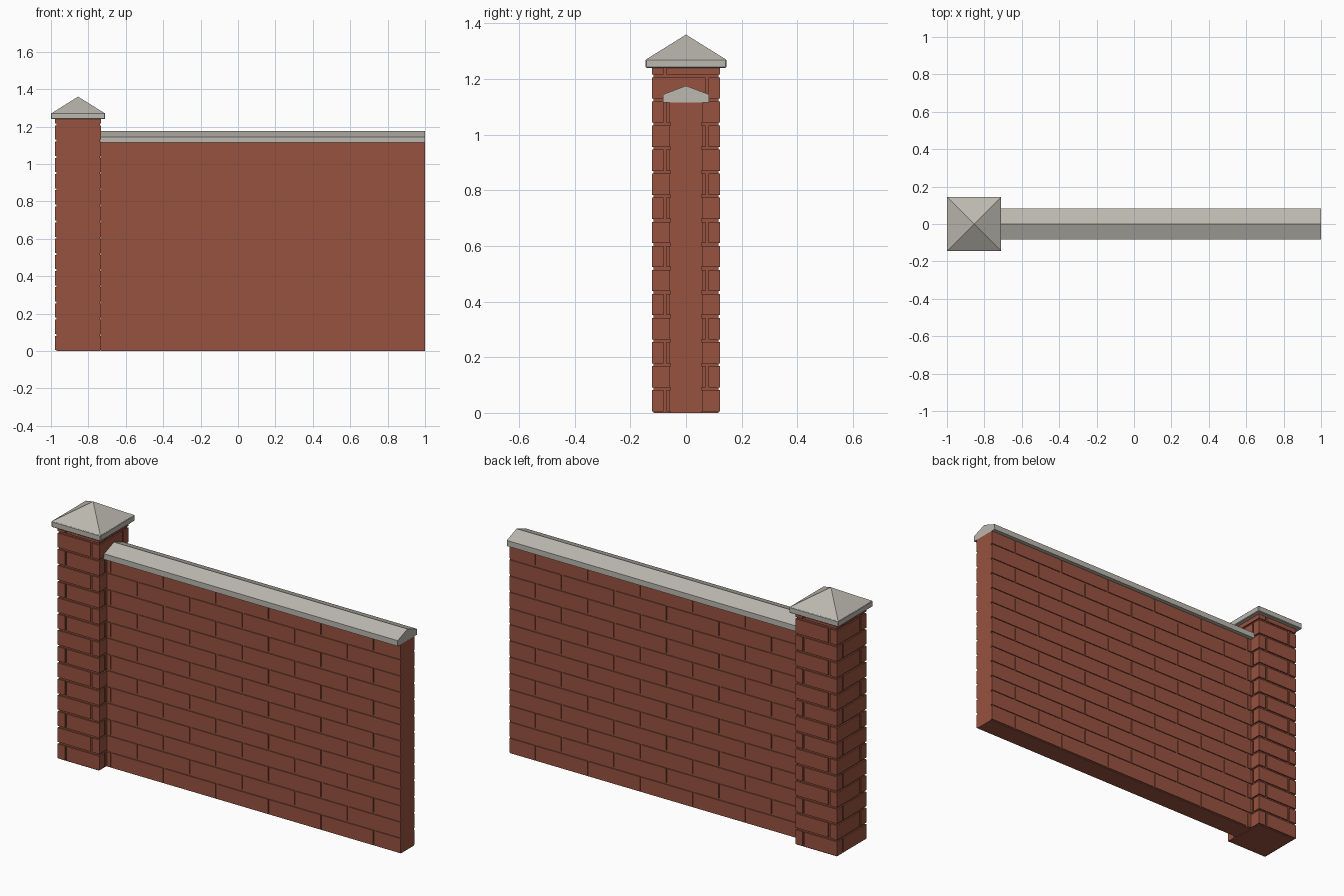
import bpy, bmesh, math
from mathutils import Matrix, Vector

if "Cube" in bpy.data.objects:
    bpy.data.objects.remove(bpy.data.objects["Cube"])


def material(name, rgb):
    m = bpy.data.materials.new(name)
    m.diffuse_color = (*rgb, 1)
    m.use_nodes = True
    m.node_tree.nodes["Principled BSDF"].inputs["Base Color"].default_value = m.diffuse_color
    return m


BRICK = material("brick red", (0.31, 0.085, 0.05))
STONE = material("pale stone", (0.50, 0.48, 0.43))


def add_box(bm, lo, hi, matrix=Matrix.Identity(4)):
    lo, hi = Vector(lo), Vector(hi)
    m = matrix @ Matrix.Translation((lo + hi) / 2) @ Matrix.Diagonal((*(hi - lo), 1))
    return bmesh.ops.create_cube(bm, size=1, matrix=m)["verts"]


def finish(bm, name, mat):
    bmesh.ops.recalc_face_normals(bm, faces=bm.faces)
    me = bpy.data.meshes.new(name)
    bm.to_mesh(me)
    bm.free()
    me.materials.append(mat)
    ob = bpy.data.objects.new(name, me)
    bpy.context.collection.objects.link(ob)
    return ob


PX = -0.855          # pillar centre
COURSE = 0.0865      # brick course pitch
GAP = 0.005          # half a mortar joint
PILLAR_TOP, WALL_TOP = 1.24, 1.115
X0, X1 = -0.735, 1.0


def courses(top):
    for k in range(math.ceil(top / COURSE)):
        z0 = k * COURSE + GAP
        z1 = min((k + 1) * COURSE - GAP, top)
        if z1 > z0:
            yield k, z0, z1


# Pillar: recessed core with pinwheel bricks, mirrored on alternate courses
half, core = 0.123, 0.116
bm = bmesh.new()
add_box(bm, (PX - core, -core, 0), (PX + core, core, PILLAR_TOP))
finish(bm, "pillar_core", BRICK)
bm = bmesh.new()
for k, z0, z1 in courses(PILLAR_TOP):
    for q in range(4):
        m = Matrix.Translation((PX, 0, 0)) @ Matrix.Rotation(q * math.pi / 2, 4, "Z")
        a, b = (-0.07, half) if k % 2 == 0 else (-half, 0.07)
        add_box(bm, (a, -half, z0), (b, -0.08, z1), m)
finish(bm, "pillar_bricks", BRICK)

# Wall: recessed core with running-bond bricks
wy, length = 0.06, 0.31
bm = bmesh.new()
add_box(bm, (X0, -wy + 0.005, 0), (X1, wy - 0.005, WALL_TOP))
finish(bm, "wall_core", BRICK)
bm = bmesh.new()
for k, z0, z1 in courses(WALL_TOP):
    right = X1 + (length / 2 if k % 2 == 0 else 0)
    while right > X0:
        a = max(right - length + GAP, X0)
        b = X1 if right >= X1 else right - GAP
        if b - a > 0.005:
            add_box(bm, (a, -wy, z0), (b, wy, z1))
        right -= length
finish(bm, "wall_bricks", BRICK)

# Coping: ridged profile extruded along the wall
bm = bmesh.new()
profile = [(-0.082, 1.115), (0.082, 1.115), (0.082, 1.145), (0, 1.176), (-0.082, 1.145)]
face = bm.faces.new([bm.verts.new((X0, y, z)) for y, z in profile])
ext = bmesh.ops.extrude_face_region(bm, geom=[face], use_keep_orig=True)["geom"]
bmesh.ops.translate(bm, vec=(X1 - X0, 0, 0),
                    verts=[v for v in ext if isinstance(v, bmesh.types.BMVert)])
finish(bm, "wall_coping", STONE)

# Pillar cap: slab with softened edges and a pyramid
bm = bmesh.new()
add_box(bm, (PX - 0.145, -0.145, 1.24), (PX + 0.145, 0.145, 1.272))
bmesh.ops.bevel(bm, geom=bm.edges[:], offset=0.003, segments=1, affect="EDGES")
finish(bm, "cap_slab", STONE)
bm = bmesh.new()
bmesh.ops.create_cone(bm, cap_ends=True, segments=4, radius1=0.141 * math.sqrt(2), radius2=0,
                      depth=0.088, matrix=Matrix.Translation((PX, 0, 1.316))
                      @ Matrix.Rotation(math.pi / 4, 4, "Z"))
bmesh.ops.remove_doubles(bm, verts=bm.verts, dist=1e-5)
finish(bm, "cap_pyramid", STONE)
